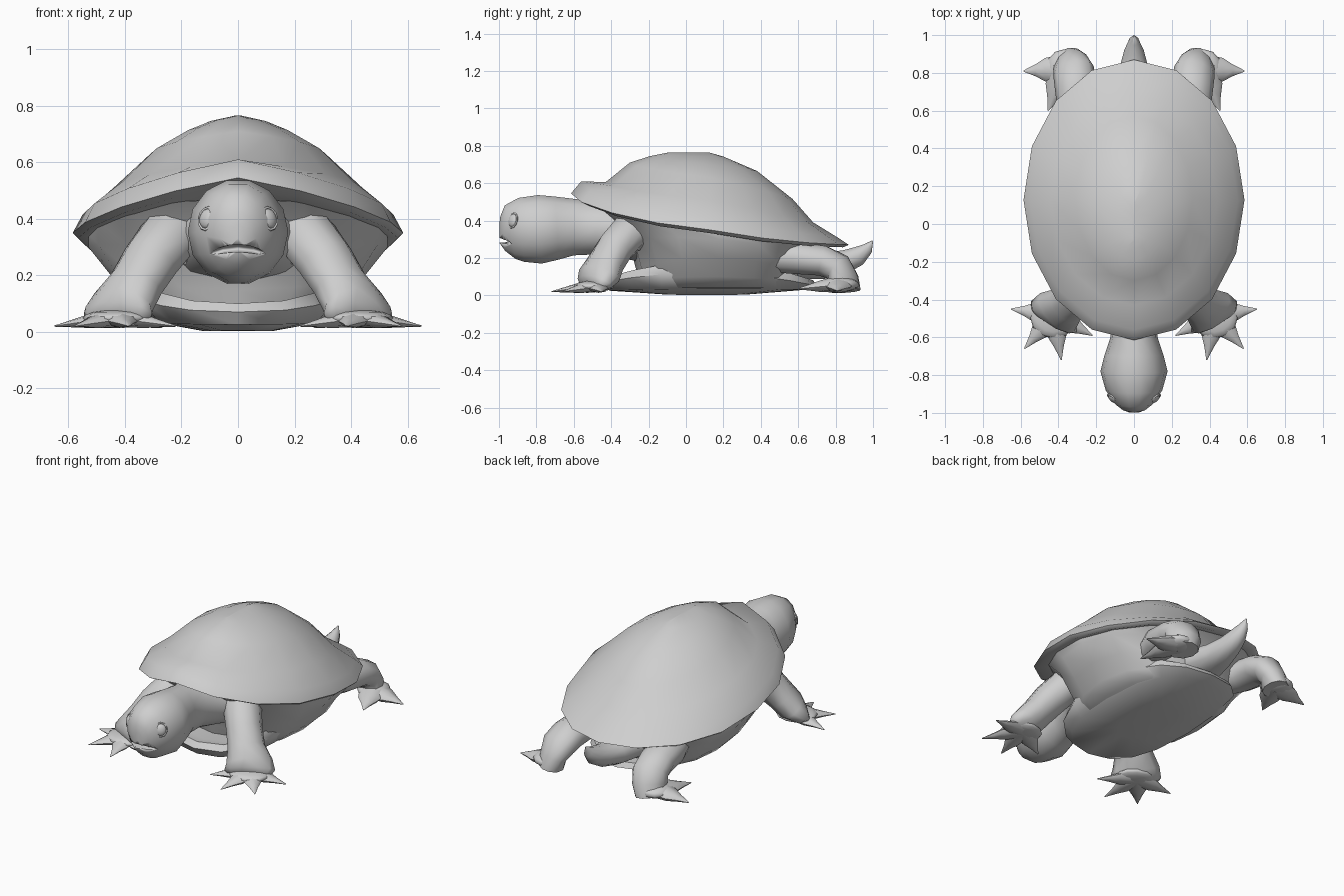
import bpy, bmesh, math
from mathutils import Vector, Quaternion

cube = bpy.data.objects.get("Cube")
if cube:
    bpy.data.objects.remove(cube, do_unlink=True)

grey = bpy.data.materials.new("plain grey")
grey.use_nodes = True
grey.diffuse_color = (0.62, 0.62, 0.62, 1)
grey.node_tree.nodes["Principled BSDF"].inputs["Base Color"].default_value = (0.62, 0.62, 0.62, 1)


def loft(name, rings, angle=50):
    """Skin a list of equal point rings and close both ends with fans."""
    bm = bmesh.new()
    loops = [[bm.verts.new(p) for p in ring] for ring in rings]
    n = len(loops[0])
    for a, b in zip(loops, loops[1:]):
        for i in range(n):
            j = (i + 1) % n
            bm.faces.new((a[i], a[j], b[j], b[i]))
    for loop in (loops[0], loops[-1]):
        pole = bm.verts.new(sum((v.co for v in loop), Vector()) / n)
        for i in range(n):
            bm.faces.new((loop[i], loop[(i + 1) % n], pole))
    return finish(name, bm, angle)


def finish(name, bm, angle=50):
    bmesh.ops.recalc_face_normals(bm, faces=bm.faces[:])
    mesh = bpy.data.meshes.new(name)
    bm.to_mesh(mesh)
    bm.free()
    mesh.materials.append(grey)
    obj = bpy.data.objects.new(name, mesh)
    bpy.context.collection.objects.link(obj)
    smooth(obj, angle)
    return obj


def smooth(obj, angle=50):
    bpy.ops.object.select_all(action='DESELECT')
    obj.select_set(True)
    bpy.context.view_layer.objects.active = obj
    bpy.ops.object.shade_smooth_by_angle(angle=math.radians(angle))


def oval(hw, yf, yb, zf, zs, zb, power=1.0, peak=0.0, n=16):
    """Level oval whose height runs through front, side and back values.

    peak blends the front half towards a pointed crest.
    """
    pts = []
    for i in range(n):
        a = 2 * math.pi * i / n
        s, t = math.sin(a), -math.cos(a)
        s = math.copysign(abs(s) ** power, s)
        t = math.copysign(abs(t) ** power, t)
        z = zs + (zb - zf) / 2 * t + ((zb + zf) / 2 - zs) * t * t
        if t < 0:
            z += peak * (zs + (zf - zs) * (1 - abs(s)) - z)
        pts.append(Vector((hw * s, (yf + yb) / 2 + (yb - yf) / 2 * t, z)))
    return pts


def tube(name, path, sides=10, angle=60):
    """Limb through (x, y, z, half width, half height) stations."""
    pts = [Vector(p[:3]) for p in path]
    rings = []
    for i, (x, y, z, ra, rb) in enumerate(path):
        t = (pts[min(i + 1, len(pts) - 1)] - pts[max(i - 1, 0)]).normalized()
        side = t.cross(Vector((0, 0, 1))).normalized()
        up = side.cross(t)
        rings.append([pts[i] + side * ra * math.cos(k) + up * rb * math.sin(k)
                      for k in (2 * math.pi * j / sides for j in range(sides))])
    return loft(name, rings, angle)


def mirror(obj):
    # Each paired part is modelled on the left and reflected
    mod = obj.modifiers.new("mirror", 'MIRROR')
    mod.use_axis[0] = True
    return obj


def ball(name, centre, scale, rot=Quaternion(), segments=12):
    bm = bmesh.new()
    bmesh.ops.create_uvsphere(bm, u_segments=segments, v_segments=8, radius=1)
    for v in bm.verts:
        v.co = rot @ Vector(c * s for c, s in zip(v.co, scale)) + Vector(centre)
    return finish(name, bm, 180)


# Domed upper shell with a thick rolled rim, crested at the front
loft("upper_shell", [oval(*r, peak=0.5) for r in (
    (0.50, -0.49, 0.77, 0.50, 0.345, 0.28),
    (0.565, -0.575, 0.84, 0.525, 0.332, 0.257),
    (0.585, -0.615, 0.87, 0.545, 0.35, 0.27),
    (0.55, -0.56, 0.81, 0.61, 0.415, 0.31),
    (0.44, -0.43, 0.68, 0.605, 0.51, 0.39),
    (0.31, -0.30, 0.57, 0.71, 0.63, 0.515),
    (0.19, -0.19, 0.38, 0.745, 0.705, 0.665),
    (0.10, -0.13, 0.20, 0.757, 0.745, 0.742),
    (0.012, -0.09, 0.12, 0.765, 0.765, 0.765))], 70)

# Body wall between the legs, under the shell
loft("body", [oval(*r, power=0.85) for r in (
    (0.53, -0.47, 0.78, 0.47, 0.345, 0.28),
    (0.53, -0.31, 0.66, 0.30, 0.30, 0.22),
    (0.45, -0.27, 0.62, 0.15, 0.20, 0.13),
    (0.39, -0.25, 0.60, 0.08, 0.10, 0.07),
    (0.33, -0.24, 0.58, 0.04, 0.04, 0.04))], 70)

# Lower shell plate, its front lip turned up at the corners
loft("lower_shell", [oval(*r, power=0.8) for r in (
    (0.30, -0.34, 0.62, 0.09, 0.15, 0.08),
    (0.35, -0.41, 0.68, 0.10, 0.18, 0.08),
    (0.36, -0.44, 0.70, 0.07, 0.12, 0.05),
    (0.30, -0.41, 0.64, 0.025, 0.035, 0.03),
    (0.12, -0.10, 0.32, 0.004, 0.002, 0.004))])

# Head and neck
head = tube("head_and_neck", [
    (0, -0.998, 0.33, 0.025, 0.05),
    (0, -0.98, 0.33, 0.065, 0.095),
    (0, -0.94, 0.338, 0.112, 0.15),
    (0, -0.88, 0.35, 0.15, 0.176),
    (0, -0.78, 0.353, 0.178, 0.188),
    (0, -0.69, 0.36, 0.155, 0.173),
    (0, -0.60, 0.365, 0.125, 0.155),
    (0, -0.48, 0.36, 0.13, 0.145),
    (0, -0.36, 0.35, 0.20, 0.15),
    (0, -0.20, 0.33, 0.30, 0.16)], sides=14)

# Mouth, a downturned slit cut into the snout
slit = ball("mouth_cutter", (0, -0.985, 0.296), (0.11, 0.04, 0.014))
for v in slit.data.vertices:
    v.co.z -= 2.2 * v.co.x ** 2
    v.co.y += 3.5 * v.co.x ** 2
slit.hide_render = True
cut = head.modifiers.new("mouth", 'BOOLEAN')
cut.operation = 'DIFFERENCE'
cut.object = slit
cut.solver = 'EXACT'
smooth(head, 45)
bpy.ops.object.modifier_apply(modifier=cut.name)
bpy.data.objects.remove(slit, do_unlink=True)

# Eyes with a thin lid ring
turn = Vector((0.62, -0.75, 0.22)).to_track_quat('Z', 'Y')
eye_centre = Vector((0.108, -0.925, 0.40))
mirror(ball("eye", eye_centre, (0.034, 0.037, 0.018), turn))
lid = []
for i in range(13):
    a = 2 * math.pi * i / 12
    out = Vector((math.cos(a), math.sin(a), 0))
    ring = Vector((0.036 * out.x, 0.04 * out.y, 0.003))
    lid.append([eye_centre + turn @ (
        ring + 0.005 * (out * math.cos(k) + Vector((0, 0, math.sin(k)))))
        for k in (math.pi * j / 3 for j in range(6))])
mirror(loft("eyelid", lid, 180))

# Tail, curling up to a point
tube("tail", [
    (0, 0.55, 0.17, 0.16, 0.09),
    (0, 0.74, 0.16, 0.10, 0.075),
    (0, 0.85, 0.18, 0.07, 0.065),
    (0, 0.92, 0.21, 0.052, 0.055),
    (0, 0.97, 0.25, 0.028, 0.033),
    (0, 0.998, 0.292, 0.003, 0.003)])


def claws(name, root, tips, width, height):
    # Flattened tapering toes spreading from the sole
    root = Vector(root)
    for i, tip in enumerate(tips):
        tip = Vector(tip)
        path = [(*root.lerp(tip, f), width * w, height * h) for f, w, h in
                ((0, 1, 1), (0.45, 0.8, 0.7), (0.7, 0.4, 0.4), (1, 0.04, 0.06))]
        mirror(tube(f"{name}_{i + 1}", path, sides=8))


# Front legs, flaring into the feet
mirror(tube("front_leg", [
    (0.18, -0.22, 0.35, 0.12, 0.12),
    (0.25, -0.31, 0.33, 0.11, 0.105),
    (0.31, -0.38, 0.25, 0.105, 0.10),
    (0.36, -0.43, 0.17, 0.11, 0.09),
    (0.405, -0.465, 0.105, 0.135, 0.085),
    (0.425, -0.49, 0.065, 0.145, 0.065),
    (0.435, -0.51, 0.04, 0.12, 0.03)], angle=180))
mirror(ball("front_foot", (0.425, -0.495, 0.048), (0.125, 0.11, 0.03)))
claws("front_toe", (0.425, -0.48, 0.052), (
    (0.65, -0.45, 0.02), (0.58, -0.66, 0.02),
    (0.385, -0.72, 0.02), (0.22, -0.59, 0.02)), 0.065, 0.035)

# Hind legs, folded back with the toes turned outward
mirror(tube("hind_leg", [
    (0.24, 0.46, 0.21, 0.11, 0.09),
    (0.30, 0.60, 0.20, 0.105, 0.09),
    (0.31, 0.73, 0.185, 0.11, 0.085),
    (0.32, 0.81, 0.15, 0.11, 0.08),
    (0.335, 0.84, 0.09, 0.10, 0.075),
    (0.345, 0.845, 0.025, 0.095, 0.075)]))
mirror(ball("hind_foot", (0.37, 0.825, 0.058), (0.095, 0.10, 0.04)))
claws("hind_toe", (0.37, 0.82, 0.06), (
    (0.585, 0.81, 0.025), (0.455, 0.60, 0.035)), 0.08, 0.045)
